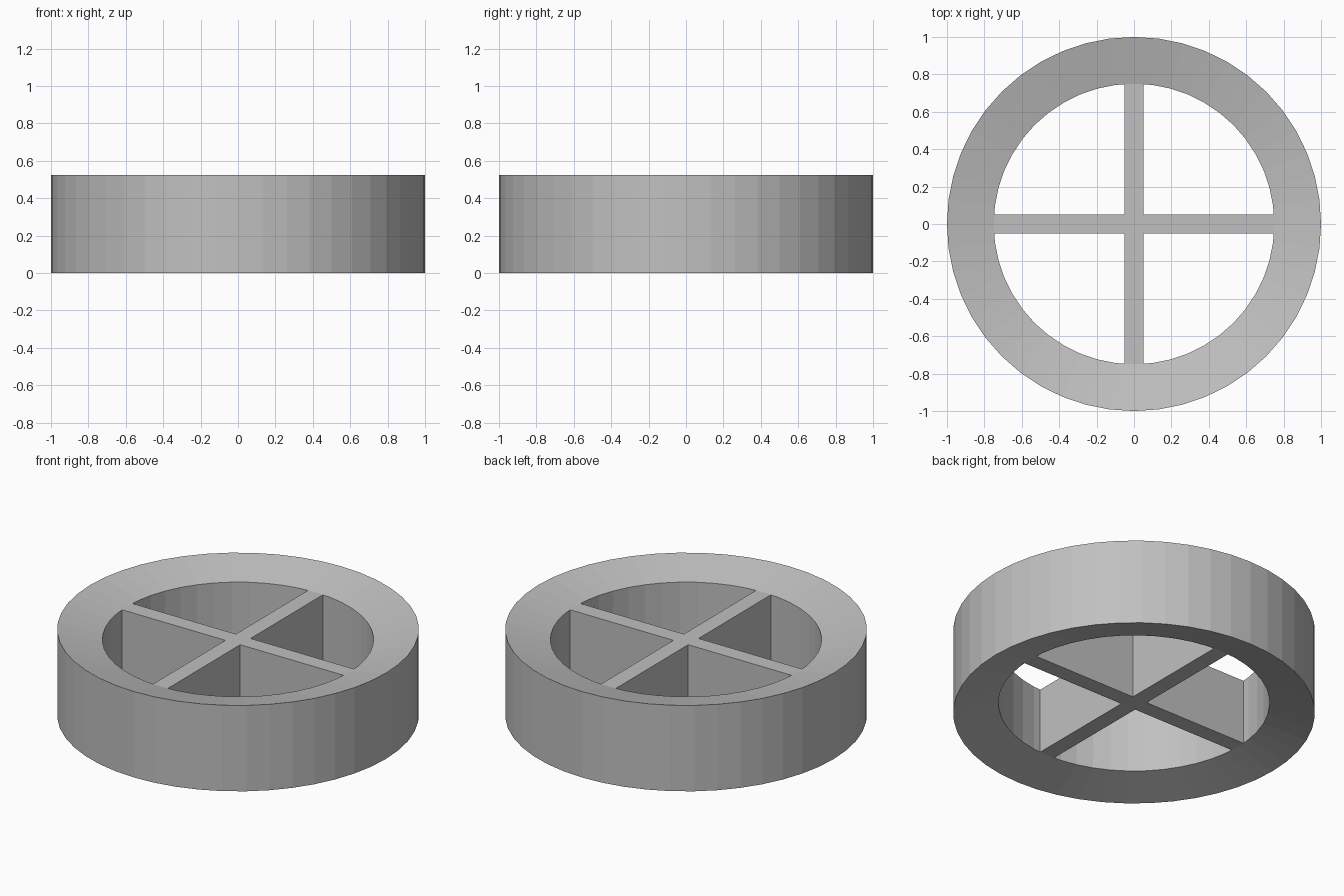
import bpy
import bmesh
from math import cos, sin, tau

cube = bpy.data.objects.get("Cube")
if cube:
    bpy.data.objects.remove(cube)

HEIGHT = 0.524
DISH = 0.063       # depth of the sloping faces at the inner edge
OUTER, INNER = 1.0, 0.75
SEGMENTS = 48
BAR = 0.05         # half width of a spoke

grey = bpy.data.materials.new("plain grey")
grey.use_nodes = True
colour = (0.53, 0.53, 0.53, 1)
grey.diffuse_color = colour
grey.node_tree.nodes["Principled BSDF"].inputs["Base Color"].default_value = colour


def add_object(name, bm):
    bmesh.ops.recalc_face_normals(bm, faces=bm.faces)
    mesh = bpy.data.meshes.new(name)
    bm.to_mesh(mesh)
    bm.free()
    mesh.materials.append(grey)
    obj = bpy.data.objects.new(name, mesh)
    bpy.context.collection.objects.link(obj)
    return obj


# Rim: a four-point section swept round z, dished on top and underneath
section = [(OUTER, 0), (OUTER, HEIGHT), (INNER, HEIGHT - DISH), (INNER, DISH)]
bm = bmesh.new()
loops = []
for i in range(SEGMENTS):
    a = tau * i / SEGMENTS
    loops.append([bm.verts.new((r * cos(a), r * sin(a), z)) for r, z in section])
for i in range(SEGMENTS):
    here, after = loops[i], loops[(i + 1) % SEGMENTS]
    for j in range(4):
        k = (j + 1) % 4
        bm.faces.new((here[j], after[j], after[k], here[k]))
add_object("rim", bm)

# Spokes: a plus-shaped outline, one arm turned four times, then extruded
bm = bmesh.new()
outline = []
for turn in range(4):
    c, s = [(1, 0), (0, 1), (-1, 0), (0, -1)][turn]
    for x, y in [(INNER, -BAR), (INNER, BAR), (BAR, BAR)]:
        outline.append(bm.verts.new((x * c - y * s, x * s + y * c, DISH)))
base = bm.faces.new(outline)
extruded = bmesh.ops.extrude_face_region(bm, geom=[base], use_keep_orig=True)
top = [v for v in extruded["geom"] if isinstance(v, bmesh.types.BMVert)]
bmesh.ops.translate(bm, verts=top, vec=(0, 0, HEIGHT - 2 * DISH))
add_object("cross_spokes", bm)
